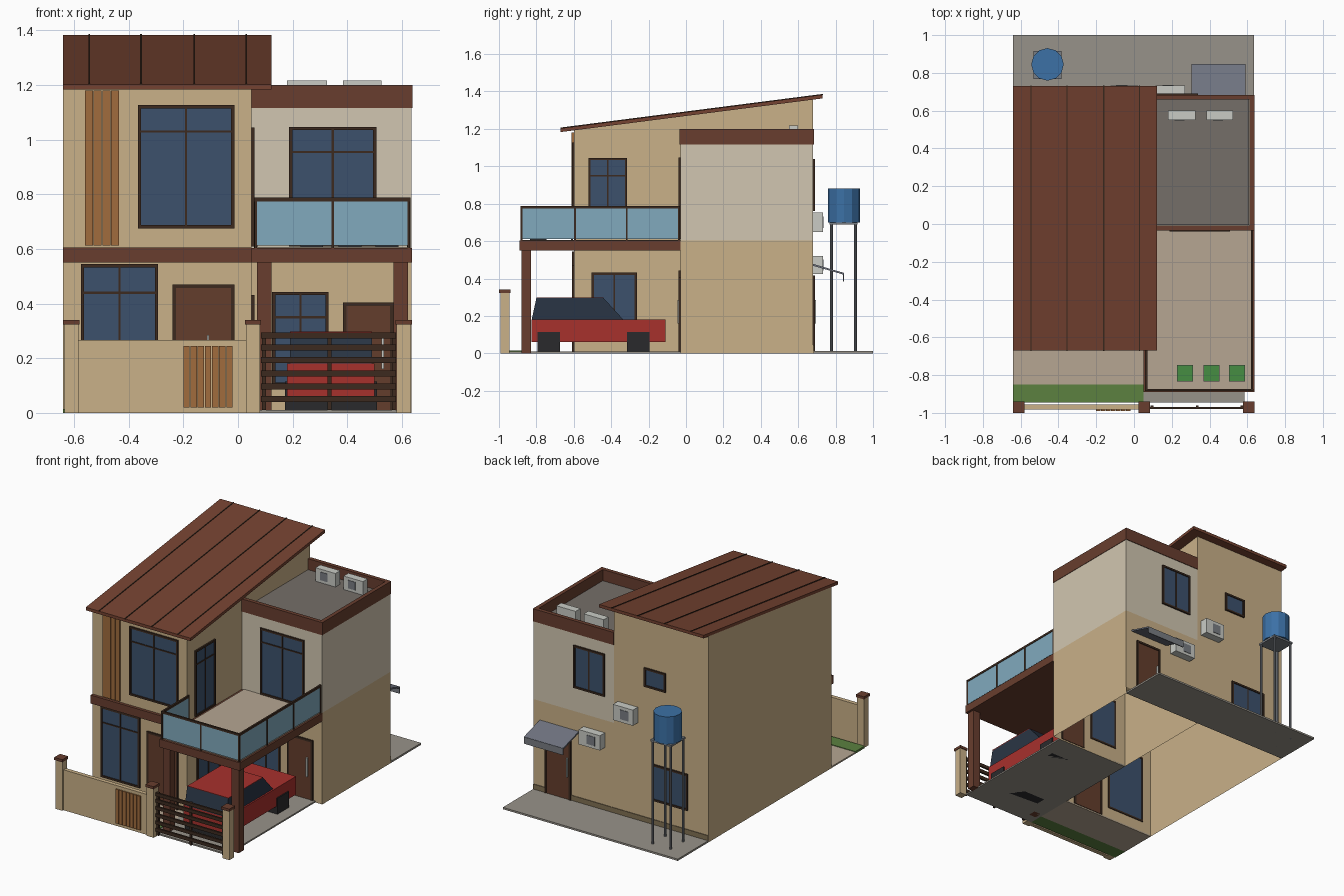
import bpy, bmesh, math

if "Cube" in bpy.data.objects:
    bpy.data.objects.remove(bpy.data.objects["Cube"])

PALETTE = {
    "tan": (200, 175, 135), "cream": (208, 197, 175), "brown": (104, 64, 50),
    "roof": (116, 68, 52), "dark": (62, 46, 36), "glass": (62, 82, 108),
    "pane": (128, 168, 188), "wood": (160, 108, 64), "slab": (150, 145, 136),
    "floor": (180, 165, 145), "grass": (92, 128, 66), "leaf": (72, 140, 68),
    "red": (166, 52, 48), "black": (46, 46, 48), "metal": (120, 124, 130),
    "unit": (200, 202, 196), "blue": (62, 112, 164), "deck": (116, 110, 104),
    "door": (100, 64, 48), "plinth": (128, 112, 84), "awning": (112, 116, 128),
    "screen": (46, 56, 70),
}
MATS = {}
for key, rgb in PALETTE.items():
    m = bpy.data.materials.new(key)
    m.diffuse_color = [(c / 255) ** 2.2 for c in rgb] + [1]
    m.use_nodes = True
    m.node_tree.nodes["Principled BSDF"].inputs["Base Color"].default_value = m.diffuse_color
    MATS[key] = m


def finish(name, bm, mat):
    bmesh.ops.recalc_face_normals(bm, faces=bm.faces)
    me = bpy.data.meshes.new(name)
    bm.to_mesh(me)
    bm.free()
    me.materials.append(MATS[mat])
    ob = bpy.data.objects.new(name, me)
    bpy.context.collection.objects.link(ob)
    return ob


def boxes(name, mat, *spans):
    """One object made of boxes given as (x0, x1, y0, y1, z0, z1)."""
    bm = bmesh.new()
    for x0, x1, y0, y1, z0, z1 in spans:
        vs = bmesh.ops.create_cube(bm, size=1)["verts"]
        for v in vs:
            v.co = ((x0 + x1) / 2 + v.co.x * (x1 - x0),
                    (y0 + y1) / 2 + v.co.y * (y1 - y0),
                    (z0 + z1) / 2 + v.co.z * (z1 - z0))
    return finish(name, bm, mat)


def extrude_x(name, mat, profile, x0, x1):
    """Extrude a (y, z) profile from x0 to x1."""
    bm = bmesh.new()
    f = bm.faces.new([bm.verts.new((x0, y, z)) for y, z in profile])
    new = bmesh.ops.extrude_face_region(bm, geom=[f])["geom"]
    bmesh.ops.translate(bm, vec=(x1 - x0, 0, 0),
                        verts=[g for g in new if isinstance(g, bmesh.types.BMVert)])
    return finish(name, bm, mat)


def open_bottom(ob):
    bm = bmesh.new()
    bm.from_mesh(ob.data)
    low = [f for f in bm.faces if all(v.co.z < 0.001 for v in f.verts)]
    bmesh.ops.delete(bm, geom=low, context="FACES_ONLY")
    bm.to_mesh(ob.data)
    bm.free()


def on_wall(wall, a0, a1, z0, z1, d0, d1):
    """Box lying on a wall (axis, position, outward sign), from depth d0 to d1."""
    axis, p, s = wall
    lo, hi = sorted((p + s * d0, p + s * d1))
    return (a0, a1, lo, hi, z0, z1) if axis == "y" else (lo, hi, a0, a1, z0, z1)


def frame(wall, a0, a1, z0, z1, w, bottom=True):
    bars = [(a0, a0 + w, z0, z1), (a1 - w, a1, z0, z1), (a0 + w, a1 - w, z1 - w, z1)]
    if bottom:
        bars.append((a0 + w, a1 - w, z0, z0 + w))
    return [on_wall(wall, *b, -0.005, 0.01) for b in bars]


def window(name, wall, a0, a1, z0, z1, transom=None, mullion=True):
    boxes(name + "_glass", "glass", on_wall(wall, a0 + .008, a1 - .008, z0 + .008, z1 - .008, -.004, .004))
    bars = frame(wall, a0, a1, z0, z1, 0.012)
    c = (a0 + a1) / 2
    if mullion:
        bars.append(on_wall(wall, c - .004, c + .004, z0 + .012, z1 - .012, 0, .008))
    if transom:
        bars.append(on_wall(wall, a0 + .012, a1 - .012, transom - .004, transom + .004, 0, .008))
    boxes(name + "_frame", "dark", *bars)


def door(name, wall, a0, a1, z1, handle):
    boxes(name + "_leaf", "door", on_wall(wall, a0 + .01, a1 - .01, .01, z1 - .01, -.004, .005))
    boxes(name + "_frame", "dark", *frame(wall, a0, a1, .01, z1, 0.013, False))
    boxes(name + "_handle", "unit", on_wall(wall, handle - .004, handle + .004, .16, .285, .005, .016))


def air_unit(name, x0, x1, y0, y1, z0, z1, side):
    boxes(name, "unit", (x0, x1, y0, y1, z0, z1))
    c, m, r = x0 + (x1 - x0) * .42, (z0 + z1) / 2, (z1 - z0) * .3
    boxes(name + "_fan", "metal", on_wall(("y", y1 if side > 0 else y0, side), c - r, c + r, m - r, m + r, -.003, .003))


# house walls
open_bottom(extrude_x("left_block", "tan", [(-.6, 0), (.68, 0), (.68, 1.357), (-.6, 1.193)], -.64, .05))
open_bottom(boxes("right_block_lower", "tan", (.05, .635, -.03, .68, 0, .603)))
boxes("right_block_upper", "cream", (.05, .635, -.03, .68, .603, 1.12))
boxes("rear_plinth", "plinth", (-.64, .635, .68, .684, 0, .045))

# sloping roof with standing seams
slope = .18 / 1.4
extrude_x("main_roof", "roof", [(-.67, 1.183), (.73, 1.363), (.73, 1.383), (-.67, 1.203)], -.64, .123)
for i, x in enumerate((-.545, -.355, -.16, .03)):
    extrude_x(f"roof_seam_{i}", "dark", [(-.672, 1.2), (.732, 1.38), (.732, 1.387), (-.672, 1.207)], x - .003, x + .003)

# flat roof and parapet
boxes("flat_roof_deck", "deck", (.05, .61, -.005, .66, 1.118, 1.128))
boxes("parapet", "brown", (.05, .638, -.034, -.008, 1.117, 1.2), (.05, .638, .658, .684, 1.117, 1.2),
      (.612, .638, -.008, .658, 1.117, 1.2))
air_unit("roof_unit_1", .18, .325, .55, .6, 1.128, 1.217, -1)
air_unit("roof_unit_2", .385, .525, .55, .6, 1.128, 1.217, -1)

# ground slabs and lawn
boxes("rear_yard", "slab", (-.64, .635, .68, 1.0, 0, .012))
boxes("carport_slab", "slab", (.05, .585, -.945, -.03, 0, .01))
boxes("front_path", "floor", (-.64, .05, -.85, -.6, 0, .01))
boxes("lawn", "grass", (-.64, .05, -.945, -.85, 0, .014))

# balcony, floor band and posts
boxes("balcony_slab", "brown", (.05, .637, -.89, -.03, .55, .603))
boxes("balcony_floor", "floor", (.065, .625, -.875, -.03, .6, .607))
boxes("floor_band", "brown", (-.64, .05, -.62, -.6, .55, .605))
boxes("balcony_posts", "brown", (.07, .122, -.88, -.828, 0, .55), (.57, .622, -.88, -.828, 0, .55))

# glass railing: front, right and left runs
boxes("railing_glass", "pane", (.065, .625, -.882, -.876, .612, .775),
      (.622, .628, -.88, -.035, .612, .775), (.062, .068, -.88, -.61, .612, .775))
rails = [(.058, .632, -.885, -.873, .774, .788), (.619, .631, -.873, -.033, .774, .788),
         (.059, .071, -.873, -.605, .774, .788)]
rails += [(x - .005, x + .005, -.885, -.873, .6, .775) for x in (.065, .347, .625)]
rails += [(.619, .631, y - .005, y + .005, .6, .775) for y in (-.593, -.317, -.038)]
rails += [(.059, .071, -.615, -.605, .6, .775)]
boxes("railing_frame", "dark", *rails)

# balcony planters
for i, x in enumerate((.27, .41, .545)):
    boxes(f"planter_{i}", "black", (x - .042, x + .042, -.833, -.747, .605, .614))
    boxes(f"plant_{i}", "leaf", (x - .04, x + .04, -.83, -.75, .612, .62))

# windows and doors
FRONT, INNER, SIDE, BACK = ("y", -.6, -1), ("y", -.03, -1), ("x", .05, 1), ("y", .68, 1)
window("front_upper_window", FRONT, -.367, -.013, .675, 1.127, 1.03)
window("front_lower_window", FRONT, -.575, -.292, .08, .545, .44)
door("front_door", FRONT, -.24, -.013, .47, -.11)
window("balcony_window", INNER, .187, .507, .61, 1.047, .955)
window("carport_window", INNER, .125, .332, .1, .443, .35)
door("carport_door", INNER, .385, .57, .405, .53)
window("side_upper_window", SIDE, -.522, -.315, .61, 1.045, .95)
window("side_lower_window", SIDE, -.505, -.263, .09, .432)
window("rear_upper_window", BACK, .115, .34, .76, 1.04)
window("rear_small_window", BACK, -.33, -.175, .905, 1.03, None, False)
window("rear_lower_window", BACK, -.49, -.23, .17, .41)
door("rear_door", BACK, .36, .55, .415, .385)

# timber cladding strips on the facade
boxes("facade_slats", "wood", *[on_wall(FRONT, -.56 + i * .0317, -.531 + i * .0317, .613, 1.18, 0, .012) for i in range(4)])

# rear units and awning
air_unit("rear_unit_upper", -.125, .02, .68, .732, .65, .753, 1)
air_unit("rear_unit_lower", .115, .27, .68, .732, .423, .52, 1)
extrude_x("rear_awning", "awning", [(.68, .468), (.845, .42), (.845, .43), (.68, .478)], .305, .59)
boxes("awning_lip", "metal", (.305, .59, .84, .846, .385, .428))

# water tank on a stand
bm = bmesh.new()
bmesh.ops.create_cone(bm, cap_ends=True, segments=12, radius1=.086, radius2=.086, depth=.18)
bmesh.ops.translate(bm, vec=(-.458, .845, .79), verts=bm.verts)
finish("water_tank", bm, "blue")
bm = bmesh.new()
for sx in (-1, 1):
    for sy in (-1, 1):
        vs = bmesh.ops.create_cone(bm, cap_ends=True, segments=8, radius1=.008, radius2=.008, depth=.69)["verts"]
        bmesh.ops.translate(bm, vec=(-.458 + sx * .065, .842 + sy * .065, .345), verts=vs)
finish("tank_legs", bm, "metal")
boxes("tank_platform", "metal", (-.533, -.383, .767, .917, .688, .7))

# car
boxes("car_body", "red", (.18, .5, -.825, -.11, .06, .18))
extrude_x("car_cabin", "screen", [(-.825, .18), (-.335, .18), (-.44, .295), (-.8, .295)], .19, .49)
boxes("car_roof", "red", (.19, .49, -.8, -.44, .292, .298))
boxes("car_wheels", "black", (.172, .508, -.795, -.673, 0, .115), (.172, .508, -.315, -.195, 0, .115))

# boundary wall, pillars and gate
boxes("boundary_wall", "tan", (-.59, .035, -.982, -.955, 0, .266))
pillars = (-.61, .055, .607)
boxes("gate_pillars", "tan", *[(x - .026, x + .026, -.993, -.945, 0, .325) for x in pillars])
boxes("pillar_caps", "brown", *[(x - .03, x + .03, -1.0, -.939, .323, .34) for x in pillars])
boxes("wall_slats", "wood", *[(-.2 + i * .0262, -.177 + i * .0262, -.99, -.98, .02, .245) for i in range(7)])
gate = [(.085, .578, -.98, -.968, z - .011, z + .011) for z in (.05, .097, .145, .193, .24, .283)]
gate += [(x - .007, x + .007, -.972, -.96, .01, .294) for x in (.095, .335, .57)]
boxes("gate", "dark", *gate)
